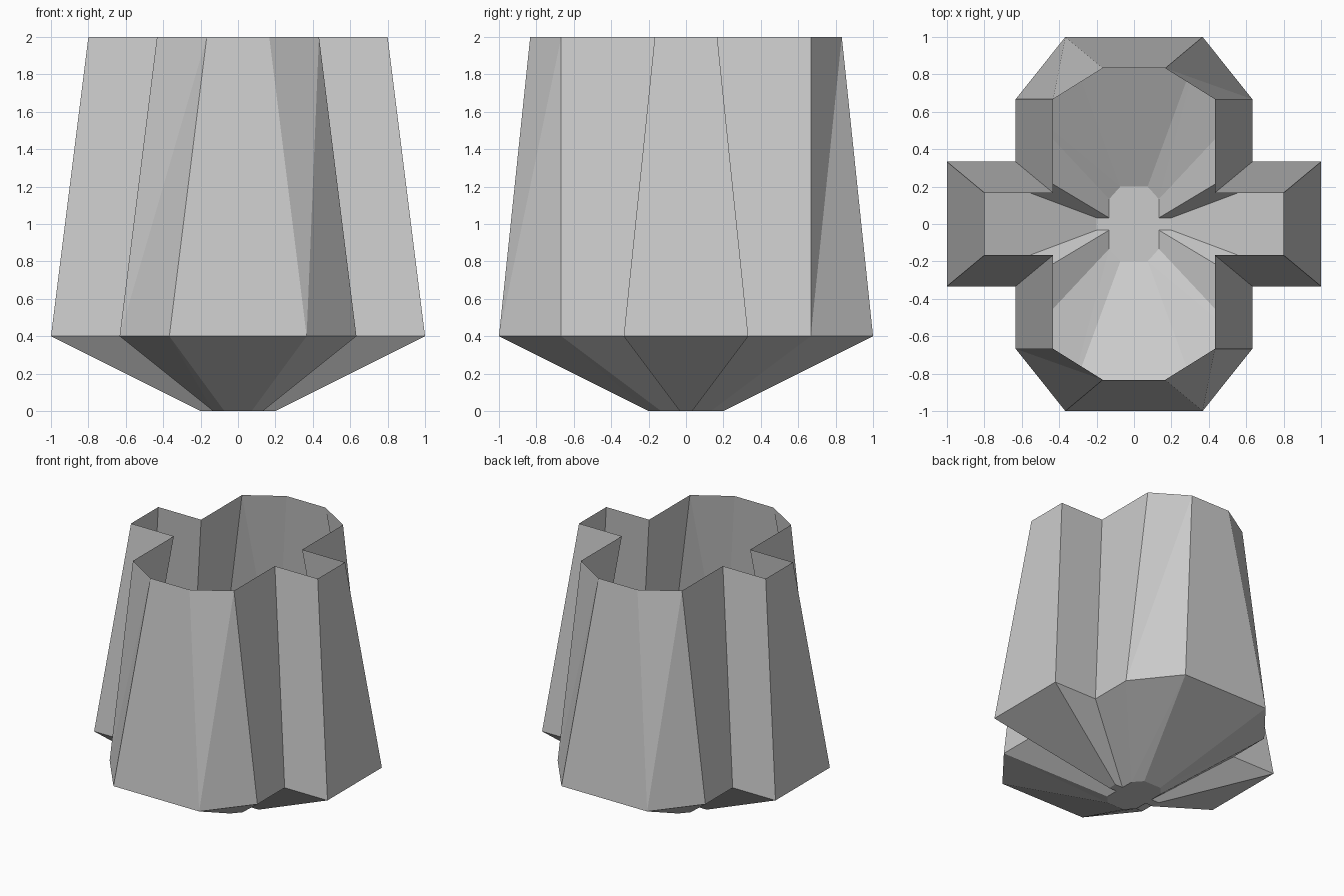
import bpy, bmesh

if "Cube" in bpy.data.objects:
    bpy.data.objects.remove(bpy.data.objects["Cube"])

# One quadrant of the cross-shaped outline at each height
SECTIONS = [
    (0.0, [(0.20, 0.033), (0.133, 0.033), (0.133, 0.133), (0.073, 0.20)]),
    (0.4, [(1.00, 0.333), (0.633, 0.333), (0.633, 0.667), (0.367, 1.00)]),
    (2.0, [(0.80, 0.167), (0.433, 0.167), (0.433, 0.667), (0.167, 0.833)]),
]


def full_outline(quad):
    """Mirror a quadrant into a closed counter-clockwise outline."""
    half = quad + [(-x, y) for x, y in reversed(quad)]
    return half + [(-x, -y) for x, y in half]


bm = bmesh.new()
rings = [[bm.verts.new((x, y, z)) for x, y in full_outline(q)] for z, q in SECTIONS]

# Base underside and floor
bm.faces.new(list(reversed(rings[0])))

# Fluted walls; the twisted corner panels are split along one diagonal
n = len(rings[0])
for low, high in zip(rings, rings[1:]):
    for i in range(n):
        j = (i + 1) % n
        if i % 8 in (2, 4):
            bm.faces.new((low[i], low[j], high[j]))
            bm.faces.new((low[i], high[j], high[i]))
        else:
            bm.faces.new((low[i], low[j], high[j], high[i]))

mesh = bpy.data.meshes.new("fluted_cup")
bm.to_mesh(mesh)
bm.free()
cup = bpy.data.objects.new("fluted_cup", mesh)
bpy.context.collection.objects.link(cup)
